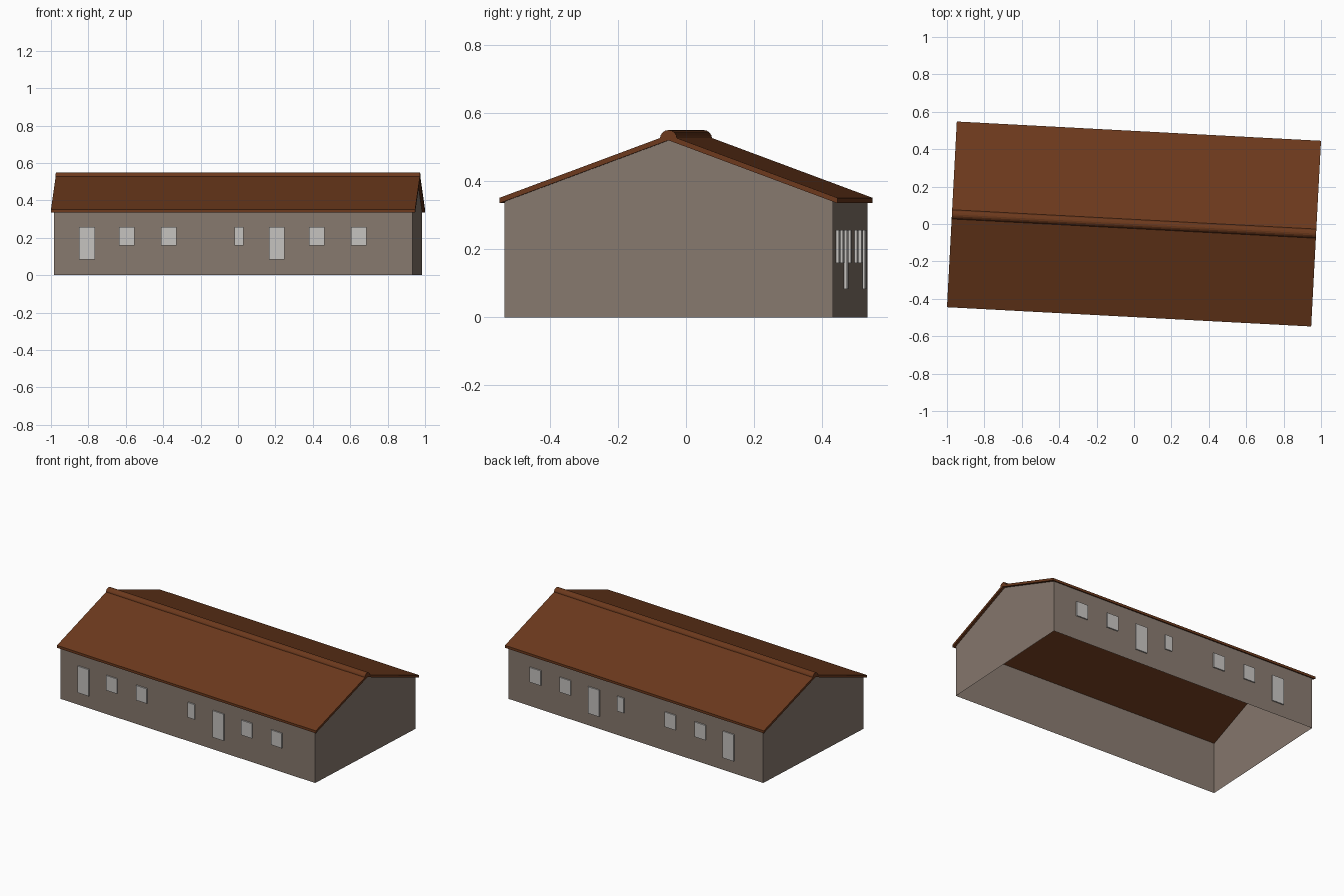
import bpy, bmesh, math
from mathutils import Matrix

if "Cube" in bpy.data.objects:
    bpy.data.objects.remove(bpy.data.objects["Cube"])

TURN = Matrix.Rotation(math.radians(-3.03), 4, 'Z')   # house is slightly turned
HALF_L, HALF_W = 0.959, 0.483                         # wall half length and half width
SLOPE = 0.372


def material(name, rgb):
    m = bpy.data.materials.new(name)
    m.diffuse_color = (*rgb, 1)
    m.use_nodes = True
    m.node_tree.nodes["Principled BSDF"].inputs["Base Color"].default_value = m.diffuse_color
    return m


wall_mat = material("wall_taupe", (0.242, 0.190, 0.157))
roof_mat = material("roof_brown", (0.150, 0.041, 0.012))
pane_mat = material("window_grey", (0.56, 0.54, 0.52))


def to_object(bm, name, mat):
    bm.transform(TURN)
    me = bpy.data.meshes.new(name)
    bm.to_mesh(me)
    bm.free()
    me.materials.append(mat)
    ob = bpy.data.objects.new(name, me)
    bpy.context.collection.objects.link(ob)
    return ob


def extrude_profile(name, profile, half_len, mat, walls_only=False):
    """Extrude a (y, z) outline along the ridge direction."""
    bm = bmesh.new()
    face = bm.faces.new([bm.verts.new((-half_len, y, z)) for y, z in profile])
    res = bmesh.ops.extrude_face_region(bm, geom=[face], use_keep_orig=True)
    moved = [v for v in res["geom"] if isinstance(v, bmesh.types.BMVert)]
    bmesh.ops.translate(bm, verts=moved, vec=(2 * half_len, 0, 0))
    bmesh.ops.recalc_face_normals(bm, faces=bm.faces)
    if walls_only:   # keep only the upright faces
        bm.normal_update()
        flat = [f for f in bm.faces if abs(f.normal.z) > 0.3]
        bmesh.ops.delete(bm, geom=flat, context='FACES')
    return to_object(bm, name, mat)


# Walls: gabled shell, open underneath and closed above by the roof
eave = 0.340
peak = eave + HALF_W * SLOPE
extrude_profile("walls", [(-HALF_W, 0), (HALF_W, 0), (HALF_W, eave), (0, peak), (-HALF_W, eave)],
                HALF_L, wall_mat, walls_only=True)

# Roof: two thin slopes with a small overhang
rw, rz = 0.497, 0.335
rp = rz + rw * SLOPE
t = 0.016
extrude_profile("roof", [(-rw, rz), (0, rp), (rw, rz), (rw, rz + t), (0, rp + t), (-rw, rz + t)],
                0.975, roof_mat)

# Ridge cap: half-round strip along the top
cap = [(0.025 * math.cos(math.pi * i / 8), 0.525 + 0.025 * math.sin(math.pi * i / 8)) for i in range(9)]
extrude_profile("ridge_cap", cap, 0.975, roof_mat)

# Doors and windows: (centre along wall, width, bottom height)
TOP = 0.257
OPENINGS = [("door", -0.782, 0.084, 0.083), ("window", -0.569, 0.082, 0.160),
            ("window", -0.344, 0.082, 0.160), ("narrow_window", 0.031, 0.050, 0.160),
            ("door", 0.233, 0.084, 0.083), ("window", 0.448, 0.082, 0.160),
            ("window", 0.673, 0.082, 0.160)]
DEPTH = 0.008

for side, sign, shift in (("front", -1, 0.0), ("back", 1, 0.08)):
    for kind, x, w, low in OPENINGS:
        bm = bmesh.new()
        bmesh.ops.create_cube(bm, size=1)
        # plate hovers a hair off the wall so the wall shows from inside
        bm.transform(Matrix.Translation((x + shift, sign * (HALF_W + 0.001 + DEPTH / 2), (low + TOP) / 2))
                     @ Matrix.Diagonal((w, DEPTH, TOP - low, 1)))
        to_object(bm, f"{side}_{kind}", pane_mat)
